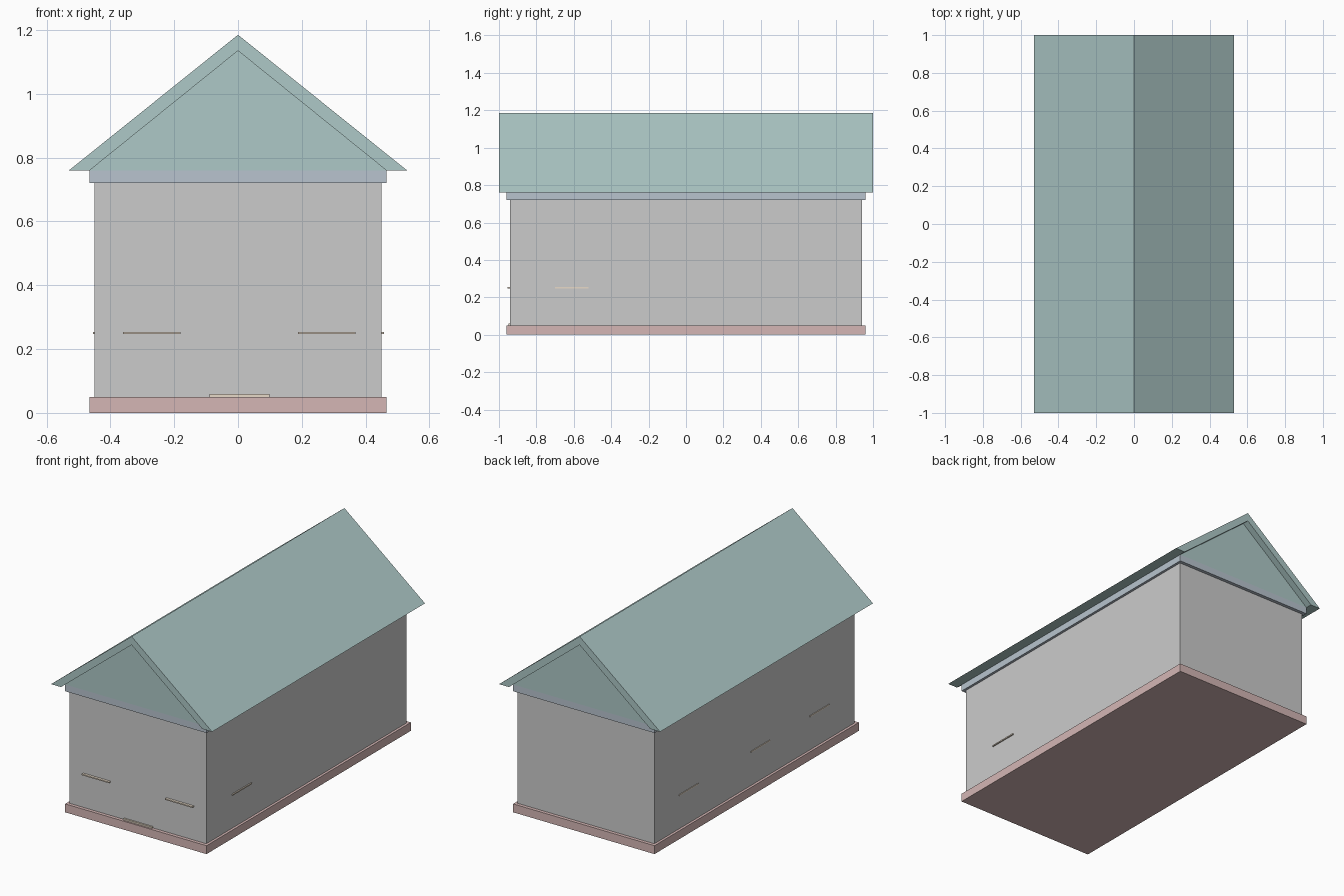
import bpy, bmesh

if "Cube" in bpy.data.objects:
    bpy.data.objects.remove(bpy.data.objects["Cube"])


def material(name, color):
    m = bpy.data.materials.new(name)
    m.diffuse_color = (*color, 1)
    m.use_nodes = True
    m.node_tree.nodes["Principled BSDF"].inputs["Base Color"].default_value = m.diffuse_color
    return m


TEAL = material("roof_teal", (0.42, 0.58, 0.57))
PINK = material("base_pink", (0.66, 0.47, 0.46))
BLUE = material("trim_blue", (0.48, 0.55, 0.62))
CREAM = material("sill_cream", (0.80, 0.70, 0.58))


def finish(name, bm, mat):
    bmesh.ops.recalc_face_normals(bm, faces=bm.faces)
    me = bpy.data.meshes.new(name)
    bm.to_mesh(me)
    bm.free()
    if mat:
        me.materials.append(mat)
    ob = bpy.data.objects.new(name, me)
    bpy.context.collection.objects.link(ob)


def box(name, xs, ys, zs, mat=None):
    bm = bmesh.new()
    bmesh.ops.create_cube(bm, size=1)
    for v in bm.verts:
        v.co = [r[0] if c < 0 else r[1] for c, r in zip(v.co, (xs, ys, zs))]
    finish(name, bm, mat)


def prism(name, profile, y, mat=None):
    # extrude an xz outline from -y to +y
    bm = bmesh.new()
    face = bm.faces.new([bm.verts.new((x, -y, z)) for x, z in profile])
    new = bmesh.ops.extrude_face_region(bm, geom=[face], use_keep_orig=True)["geom"]
    bmesh.ops.translate(bm, vec=(0, 2 * y, 0),
                        verts=[g for g in new if isinstance(g, bmesh.types.BMVert)])
    finish(name, bm, mat)


# main body
box("foundation", (-0.465, 0.465), (-0.96, 0.96), (0, 0.05), PINK)
box("walls", (-0.45, 0.45), (-0.94, 0.94), (0.05, 0.72))
box("cornice", (-0.465, 0.465), (-0.96, 0.96), (0.72, 0.76), BLUE)

# gabled roof with a filled triangle at each end
prism("gable", [(-0.465, 0.76), (0.465, 0.76), (0, 1.135)], 0.96, TEAL)
prism("roof", [(-0.53, 0.76), (-0.465, 0.76), (0, 1.135), (0.465, 0.76),
               (0.53, 0.76), (0, 1.185)], 1.0, TEAL)

# window sills and doorstep
SILL_Z = (0.247, 0.254)
for i, x in enumerate((-0.27, 0.278)):
    box(f"front_sill_{i}", (x - 0.09, x + 0.09), (-0.955, -0.93), SILL_Z, CREAM)
for i, y in enumerate((-0.61, -0.055, 0.62)):
    box(f"left_sill_{i}", (-0.454, -0.44), (y - 0.09, y + 0.09), SILL_Z, CREAM)
box("right_sill", (0.44, 0.457), (-0.70, -0.52), SILL_Z, CREAM)
box("doorstep", (-0.09, 0.098), (-0.95, -0.93), (0.05, 0.059), CREAM)
